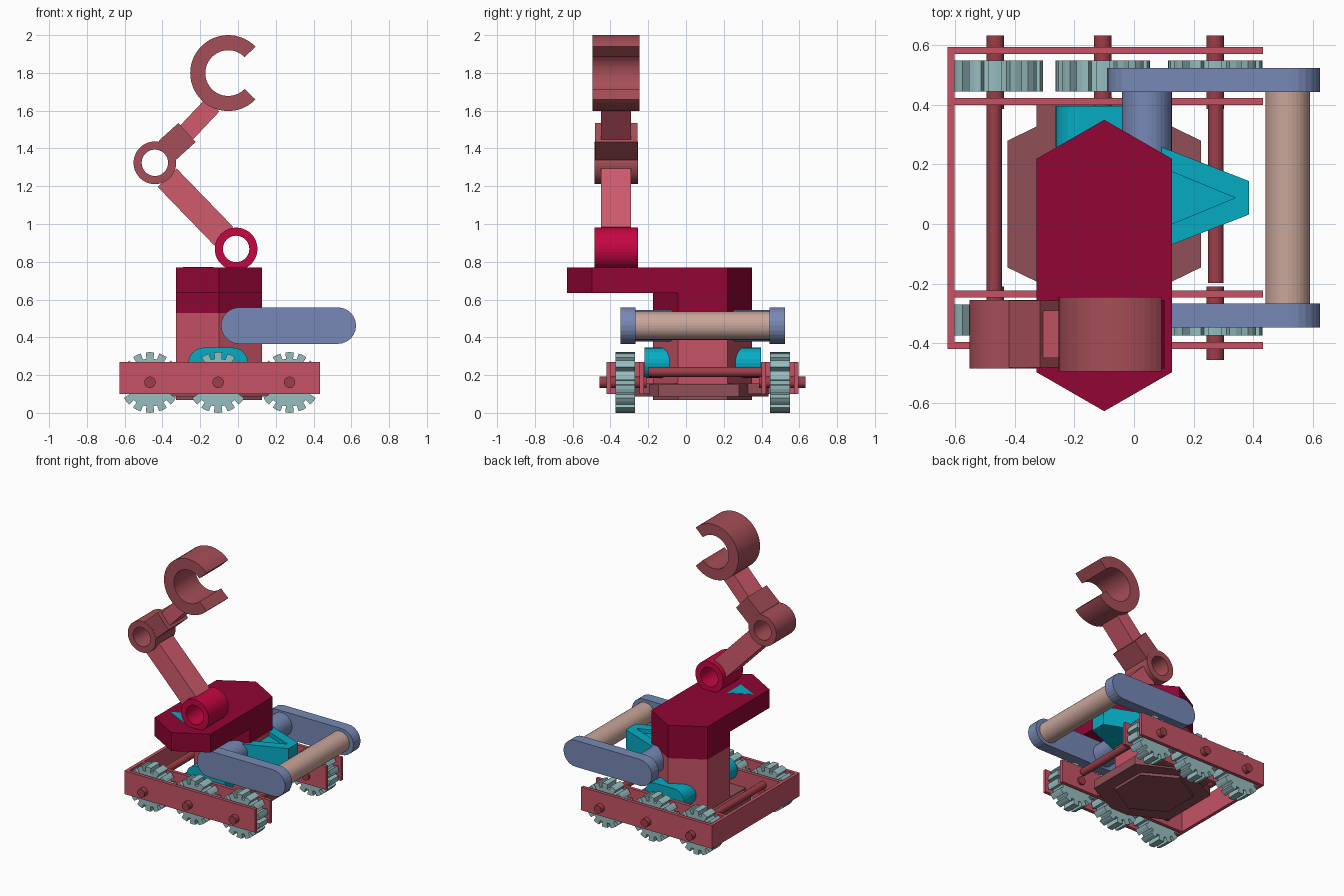
import bpy, bmesh
from math import sin, cos, pi, radians, hypot

if "Cube" in bpy.data.objects:
    bpy.data.objects.remove(bpy.data.objects["Cube"])

# Colours as seen on screen; converted to linear values in finish()
COL = dict(red=(.67, .285, .345), link=(.71, .31, .37), plum=(.49, .27, .30), crimson=(.49, .045, .19),
           ring=(.67, .05, .23), claw=(.56, .27, .30), teal=(.05, .58, .66), wheel=(.51, .64, .65),
           slate=(.40, .46, .61), beige=(.68, .56, .52), axle=(.53, .22, .25))
MATS = {}


def finish(name, bm, color):
    bmesh.ops.recalc_face_normals(bm, faces=bm.faces)
    me = bpy.data.meshes.new(name)
    bm.to_mesh(me)
    bm.free()
    if color not in MATS:
        MATS[color] = bpy.data.materials.new(color)
        MATS[color].diffuse_color = (*[(c / .87) ** 2.2 for c in COL[color]], 1)
    me.materials.append(MATS[color])
    ob = bpy.data.objects.new(name, me)
    bpy.context.collection.objects.link(ob)
    return ob


def prism(name, pts, a, b, color, axis='y'):
    """Extrude an xz profile along y, or an xy profile along z."""
    bm = bmesh.new()
    put = (lambda p, t: (p[0], t, p[1])) if axis == 'y' else (lambda p, t: (p[0], p[1], t))
    A = [bm.verts.new(put(p, a)) for p in pts]
    B = [bm.verts.new(put(p, b)) for p in pts]
    bm.faces.new(A)
    bm.faces.new(B[::-1])
    for i in range(len(pts)):
        bm.faces.new((A[i - 1], B[i - 1], B[i], A[i]))
    return finish(name, bm, color)


def arc(cx, cz, r, a0, a1, n):
    return [(cx + r * cos(radians(a0 + (a1 - a0) * i / n)),
             cz + r * sin(radians(a0 + (a1 - a0) * i / n))) for i in range(n + 1)]


def box(name, x0, x1, y0, y1, z0, z1, color):
    return prism(name, [(x0, y0), (x1, y0), (x1, y1), (x0, y1)], z0, z1, color, 'z')


def rod(name, x, z, r, y0, y1, color, n=32):
    return prism(name, arc(x, z, r, 0, 360, n)[:-1], y0, y1, color)


def stadium(name, x0, x1, z, r, y0, y1, color):
    return prism(name, arc(x1 - r, z, r, -90, 90, 12) + arc(x0 + r, z, r, 90, 270, 12), y0, y1, color)


def ring(name, x, z, R, r, y0, y1, color, n=40):
    bm = bmesh.new()
    loops = [[bm.verts.new((p[0], y, p[1])) for p in arc(x, z, rad, 0, 360, n)[:-1]]
             for rad, y in ((R, y0), (R, y1), (r, y1), (r, y0))]
    for k in range(4):
        A, B = loops[k], loops[(k + 1) % 4]
        for i in range(n):
            j = (i + 1) % n
            bm.faces.new((A[i], A[j], B[j], B[i]))
    return finish(name, bm, color)


def beam(name, p, q, h, y0, y1, color):
    L = hypot(q[0] - p[0], q[1] - p[1])
    nx, nz = -(q[1] - p[1]) / L * h, (q[0] - p[0]) / L * h
    return prism(name, [(p[0] + nx, p[1] + nz), (p[0] - nx, p[1] - nz),
                        (q[0] - nx, q[1] - nz), (q[0] + nx, q[1] + nz)], y0, y1, color)


def hexa(w, y0, y1, tip, cx=-.10):
    """Hexagon with straight sides from y0 to y1 and a point at each y end."""
    return [(cx - w, y0), (cx, y0 - tip), (cx + w, y0), (cx + w, y1), (cx, y1 + tip), (cx - w, y1)]


smooth = []
CY = .088  # mirror line of the vehicle base

# Frame rails and rear cross plate
for i, y in enumerate((-.42, -.247, .40, .571)):
    box(f"frame_rail_{i}", -.627, .433, y, y + .024, .10, .27, 'red')
box("frame_end_plate", -.627, -.603, -.42, .595, .10, .27, 'red')

# Toothed wheels on stub axles
for i, x in enumerate((-.466, -.105, .273)):
    teeth = []
    for t in range(14):
        a = -90 + t * 360 / 14
        for d, r in ((-8, .16), (0, .161), (8, .16), (8.5, .127), (17.2, .127)):
            teeth.append((x + r * cos(radians(a + d)), .161 + r * sin(radians(a + d))))
    for side, s in (("front", -1), ("back", 1)):
        ya, yb = sorted((CY + s * .358, CY + s * .462))
        prism(f"wheel_{side}_{i}", teeth, ya, yb, 'wheel')
        ya, yb = sorted((CY + s * .298, CY + s * .545))
        smooth.append(rod(f"axle_{side}_{i}", x, .162, .03, ya, yb, 'axle', 24))
for n, x, y in (("rear", -.47, -.225), ("fore", .275, -.198)):
    smooth.append(rod(f"{n}_cross_rod", x, .217, .026, y, .402, 'axle', 24))

# Base plate, saddle and bottom cover
prism("base_plate", hexa(.325, -.146, .28, .158), .088, .15, 'plum', 'z')
prism("bottom_cover", hexa(.2275, -.043, .219, .131), .068, .09, 'plum', 'z')
box("base_saddle", -.3275, .1275, -.224, .402, .10, .155, 'plum')

# Hexagonal column and overhanging head
prism("column", hexa(.2275, -.043, .219, .131), .14, .53, 'red', 'z')
prism("column_top", hexa(.2275, -.043, .219, .131), .53, .635, 'crimson', 'z')
prism("head", hexa(.2275, -.498, .219, .131), .635, .77, 'crimson', 'z')
prism("head_marker", [(-.13, -.45), (-.13, -.29), (-.29, -.37)], .76, .772, 'teal', 'z')

# Teal side pods and nose with a raised triangular rim
for n, s in (("front", -1), ("back", 1)):
    ya, yb = sorted((CY + s * .17, CY + s * .308))
    smooth.append(stadium(f"side_pod_{n}", -.263, .053, .265, .08, ya, yb, 'teal'))
prism("nose", [(.0, CY - .207), (.387, CY - .056), (.387, CY + .056), (.0, CY + .207)], .393, .50, 'teal', 'z')
for s in (-1, 1):
    prism(f"nose_rim_{'left' if s < 0 else 'right'}",
          [(.0, CY + s * .207), (.387, CY + s * .056), (.387, CY), (.34, CY), (.0, CY + s * .14)],
          .49, .53, 'teal', 'z')

# Swing arms, pivot tube and roller
for n, s in (("front", -1), ("back", 1)):
    ya, yb = sorted((CY + s * .355, CY + s * .436))
    smooth.append(stadium(f"swing_arm_{n}", -.09, .625, .462, .0965, ya, yb, 'slate'))
smooth.append(rod("pivot_tube", .043, .462, .084, -.28, .455, 'slate'))
smooth.append(rod("roller", .517, .462, .075, -.275, .452, 'beige'))

# Jointed crane arm
smooth.append(ring("shoulder_ring", -.01, .868, .113, .07, -.485, -.255, 'ring'))
beam("lower_link", (-.075, .935), (-.375, 1.245), .07, -.45, -.29, 'link')
smooth.append(ring("elbow_ring", -.44, 1.324, .113, .07, -.485, -.255, 'claw'))
beam("elbow_socket", (-.375, 1.389), (-.27, 1.484), .068, -.483, -.257, 'claw')
beam("upper_link", (-.30, 1.455), (-.135, 1.63), .05, -.45, -.29, 'link')

# Open claw
smooth.append(prism("claw", arc(-.052, 1.799, .201, 44, 316, 40) + arc(-.052, 1.799, .121, 316, 44, 40),
                    -.495, -.245, 'claw'))

# Smooth the round parts, keeping hard edges
for ob in bpy.context.view_layer.objects:
    ob.select_set(ob in smooth)
bpy.context.view_layer.objects.active = smooth[0]
bpy.ops.object.shade_smooth_by_angle(angle=radians(30))

for m in bpy.data.materials:
    if m.users and not m.is_grease_pencil:
        m.use_nodes = True
        m.node_tree.nodes["Principled BSDF"].inputs["Base Color"].default_value = m.diffuse_color
